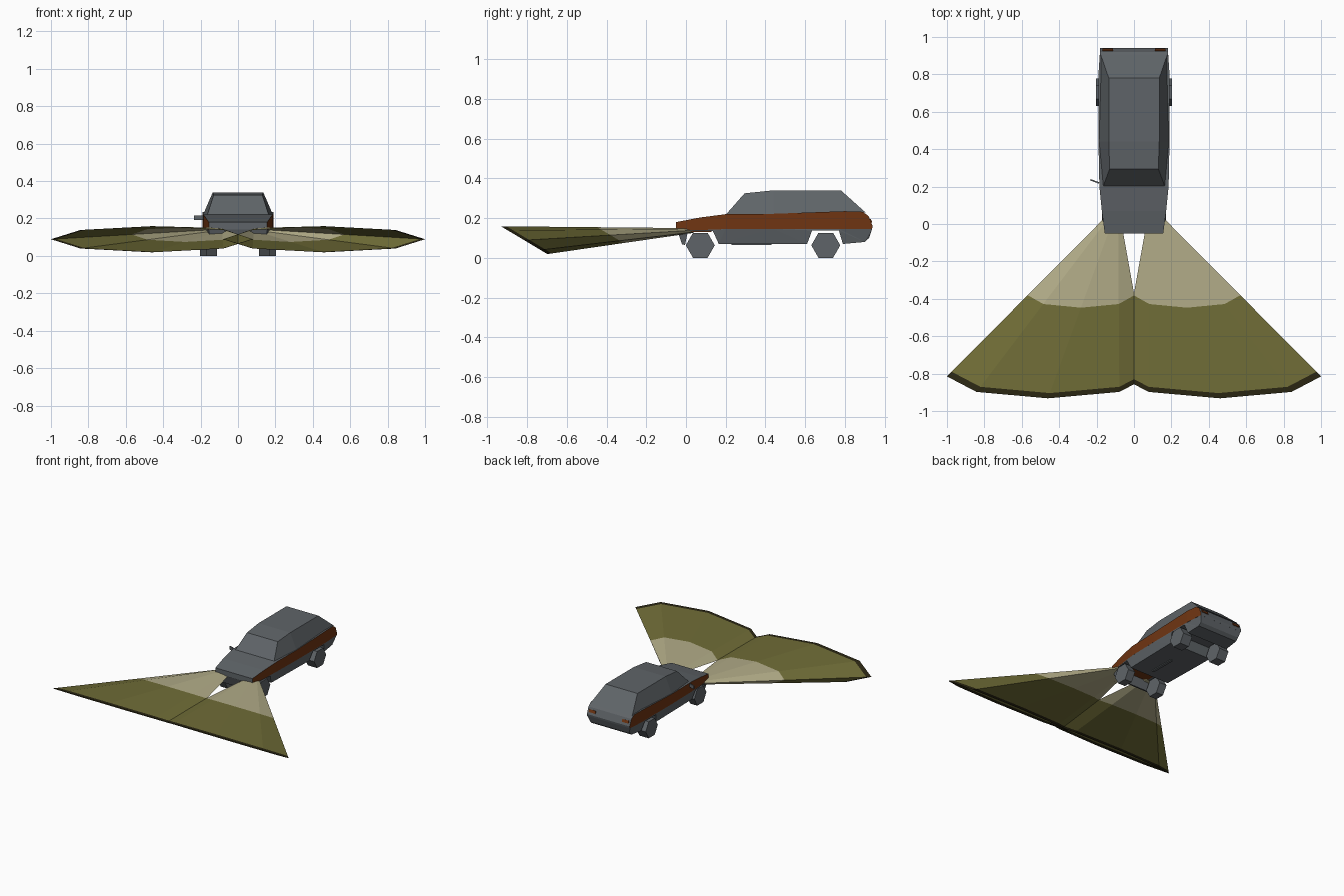
import bpy, bmesh, math

if "Cube" in bpy.data.objects:
    bpy.data.objects.remove(bpy.data.objects["Cube"])


def material(name, r, g, b):
    lin = [(c / 255 / 12.92 if c < 10 else ((c / 255 + 0.055) / 1.055) ** 2.4) for c in (r, g, b)]
    m = bpy.data.materials.new(name)
    m.diffuse_color = (*lin, 1)
    m.use_nodes = True
    m.node_tree.nodes["Principled BSDF"].inputs["Base Color"].default_value = m.diffuse_color
    return m


GREY = material("body grey", 95, 100, 104)
RUST = material("rust orange", 112, 53, 18)
CREAM = material("beam cream", 178, 172, 136)
OLIVE = material("beam olive", 112, 109, 55)
DARK = material("beam edge dark", 42, 38, 18)


def finish(name, bm, mats, rule=None, solid=True):
    if solid:
        bmesh.ops.recalc_face_normals(bm, faces=bm.faces)
    bm.normal_update()
    if rule:
        for f in bm.faces:
            f.material_index = rule(f)
    me = bpy.data.meshes.new(name)
    bm.to_mesh(me)
    bm.free()
    for m in mats:
        me.materials.append(m)
    ob = bpy.data.objects.new(name, me)
    bpy.context.collection.objects.link(ob)
    return ob


def prism(name, profile, x0, x1, mats, rule=None):
    """Side profile of (y, z) points spanned between two x functions."""
    bm = bmesh.new()
    a = [bm.verts.new((x0(y, z), y, z)) for y, z in profile]
    b = [bm.verts.new((x1(y, z), y, z)) for y, z in profile]
    n = len(profile)
    caps = [bm.faces.new(a), bm.faces.new(b[::-1])]
    for i in range(n):
        bm.faces.new((a[i], b[i], b[(i + 1) % n], a[(i + 1) % n]))
    bmesh.ops.recalc_face_normals(bm, faces=bm.faces)
    bmesh.ops.triangulate(bm, faces=caps)
    return finish(name, bm, mats, rule)


def box(name, loc, size, mat, rot=(0, 0, 0)):
    bm = bmesh.new()
    bmesh.ops.create_cube(bm, size=1)
    for v in bm.verts:
        v.co = [c * s for c, s in zip(v.co, size)]
    ob = finish(name, bm, [mat])
    ob.location, ob.rotation_euler = loc, rot
    return ob


# Half width of the car along its length
WIDTHS = [(-0.06, 0.155), (0.07, 0.172), (0.2, 0.185), (0.35, 0.19), (0.8, 0.19), (0.95, 0.18)]


def half_width(y, z):
    tuck = 0.015 if z < 0.11 else 0
    for (ya, wa), (yb, wb) in zip(WIDTHS, WIDTHS[1:]):
        if y <= yb:
            return wa + (wb - wa) * (y - ya) / (yb - ya) - tuck
    return WIDTHS[-1][1] - tuck


def neg_width(y, z):
    return -half_width(y, z)


# Upper body with painted side band
band = [(-0.05, 0.14), (-0.05, 0.18), (0.07, 0.203), (0.2, 0.22), (0.44, 0.222), (0.8, 0.235),
        (0.89, 0.232), (0.92, 0.21), (0.94, 0.16), (0.937, 0.145), (0.8, 0.145), (0.44, 0.145),
        (0.2, 0.145), (0.07, 0.14)]
prism("upper_body", band, neg_width, half_width, [GREY, RUST],
      lambda f: 1 if abs(f.normal.x) > 0.7 else 0)

# Lower body with open wheel arches
sill = [(-0.045, 0.141), (-0.02, 0.068), (-0.005, 0.065), (0.01, 0.136), (0.135, 0.136),
        (0.165, 0.07), (0.61, 0.07), (0.635, 0.138), (0.77, 0.138), (0.79, 0.07), (0.9, 0.08),
        (0.922, 0.1), (0.937, 0.146), (0.77, 0.146), (0.44, 0.146), (0.2, 0.146), (0.07, 0.141)]
prism("lower_body", sill, neg_width, half_width, [GREY])

# Cabin, lofted over three stations: base y, z, width then roof y, z, width
stations = [(0.2, 0.217, 0.165, 0.295, 0.325, 0.13), (0.44, 0.22, 0.187, 0.44, 0.34, 0.135),
            (0.905, 0.228, 0.178, 0.78, 0.34, 0.135)]
bm = bmesh.new()
rings = [[bm.verts.new(p) for p in ((-w, y, z), (-v, t, h), (v, t, h), (w, y, z))]
         for y, z, w, t, h, v in stations]
for p, q in zip(rings, rings[1:]):
    for i in range(4):
        bm.faces.new((p[i], p[(i + 1) % 4], q[(i + 1) % 4], q[i]))
bm.faces.new(rings[0])
bm.faces.new(rings[-1])
finish("cabin", bm, [GREY])

# Six-sided wheels
for label, cy, xi, xo in (("front", 0.072, 0.112, 0.172), ("rear", 0.704, 0.125, 0.203)):
    hexagon = [(cy + 0.073 * math.cos(k * math.pi / 3), 0.0632 + 0.073 * math.sin(k * math.pi / 3))
               for k in range(6)]
    for side, s in (("left", -1), ("right", 1)):
        prism(f"{label}_wheel_{side}", hexagon, lambda y, z: s * xi, lambda y, z: s * xo, [GREY])

# Small details
for side, s in (("left", -1), ("right", 1)):
    box(f"tail_light_{side}", (s * 0.14, 0.931, 0.186), (0.055, 0.008, 0.02), RUST, (0.38, 0, 0))
box("door_mirror", (-0.21, 0.228, 0.204), (0.05, 0.008, 0.026), GREY, (0, 0, -0.35))
box("front_arch_lining", (0, 0.072, 0.134), (0.2, 0.115, 0.006), RUST)
box("exhaust_pipe", (0.02, 0.33, 0.068), (0.02, 0.2, 0.008), GREY)

# Headlight beams: open eight-sided cones with three colour zones
STEPS = (0, 0.48, 0.97, 1)
for side, s in (("left", -1), ("right", 1)):
    bm = bmesh.new()
    rings = []
    for t in STEPS:
        cx, rx = 0.12 + 0.34 * t, 0.05 + 0.49 * t
        cy, ry = 0.02 - 0.835 * t, 0.02 + 0.097 * t
        cz, rz = 0.138 - 0.049 * t, 0.012 + 0.058 * t
        ring = []
        for k in range(8):
            c, n = math.cos(k * math.pi / 4), math.sin(k * math.pi / 4)
            ring.append(bm.verts.new((s * (cx + rx * c), cy - ry * n, cz + rz * n)))
        rings.append(ring)
    zone = {}
    for j, (p, q) in enumerate(zip(rings, rings[1:])):
        for i in range(8):
            f = bm.faces.new((p[i], p[(i + 1) % 8], q[(i + 1) % 8], q[i]))
            f.material_index = j
    finish(f"light_beam_{side}", bm, [CREAM, OLIVE, DARK])
